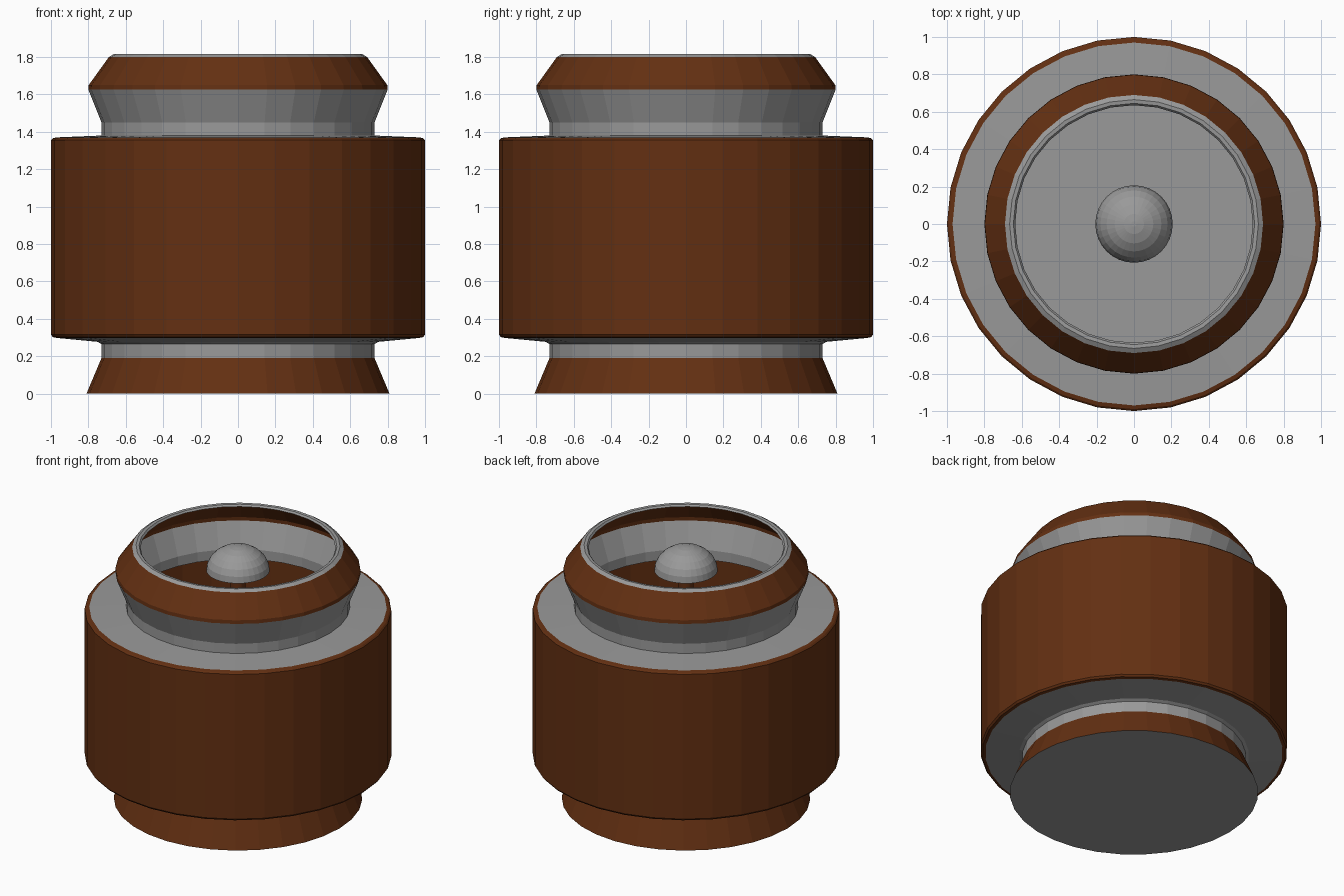
import bpy, bmesh, math

if "Cube" in bpy.data.objects:
    bpy.data.objects.remove(bpy.data.objects["Cube"])

SIDES = 32


def material(name, rgb):
    m = bpy.data.materials.new(name)
    m.diffuse_color = (*rgb, 1)
    m.use_nodes = True
    m.node_tree.nodes["Principled BSDF"].inputs["Base Color"].default_value = m.diffuse_color
    return m


GREY = material("grey metal", (0.32, 0.32, 0.32))
BROWN = material("rust brown", (0.125, 0.029, 0.006))


def lathe(name, profile, bottom=False, top=False):
    """Turn (radius, height, colour of the band above) points round z, from the bottom up."""
    bm = bmesh.new()
    rings = []
    for r, z, _ in profile:
        rings.append([bm.verts.new((r * math.cos(math.tau * k / SIDES),
                                    r * math.sin(math.tau * k / SIDES), z))
                      for k in range(SIDES)])
    for (a, b, p) in zip(rings, rings[1:], profile):
        for k in range(SIDES):
            n = (k + 1) % SIDES
            bm.faces.new((a[k], a[n], b[n], b[k])).material_index = p[2]
    if bottom:
        bm.faces.new(rings[0][::-1])
    if top:
        bm.faces.new(rings[-1])
    mesh = bpy.data.meshes.new(name)
    bm.to_mesh(mesh)
    bm.free()
    mesh.materials.append(GREY)
    mesh.materials.append(BROWN)
    obj = bpy.data.objects.new(name, mesh)
    bpy.context.collection.objects.link(obj)
    return obj


# Flared foot with its closed base, and the lower grey neck
lathe("foot", [(0.81, 0.0, 1), (0.73, 0.19, 0), (0.73, 0.265, 0)], bottom=True)

# Wide drum: grey underside, brown wall with softened edges, grey shoulder
lathe("drum", [(0.73, 0.265, 0), (0.75, 0.277, 0), (0.97, 0.298, 1), (0.99, 0.302, 1),
               (1.0, 0.315, 1), (1.0, 1.355, 1), (0.99, 1.365, 1), (0.97, 1.37, 0),
               (0.73, 1.38, 0)])

# Open collar: grey neck and flare, brown slope, thin grey lip
lathe("collar", [(0.73, 1.38, 0), (0.73, 1.45, 0), (0.80, 1.625, 1), (0.798, 1.65, 1),
                 (0.69, 1.80, 0), (0.665, 1.815, 0), (0.645, 1.813, 0), (0.635, 1.80, 0)])

# Rounded knob in the middle of the opening
dome = [(0.207 * math.cos(a), 1.64 + 0.17 * math.sin(a), 0)
        for a in (math.radians(d) for d in (0, 15, 30, 45, 60, 75, 86))]
lathe("knob", dome, bottom=True, top=True)

# Slim hidden stem that carries the knob
lathe("knob_stem", [(0.05, 0.0, 1), (0.05, 1.64, 1)])
